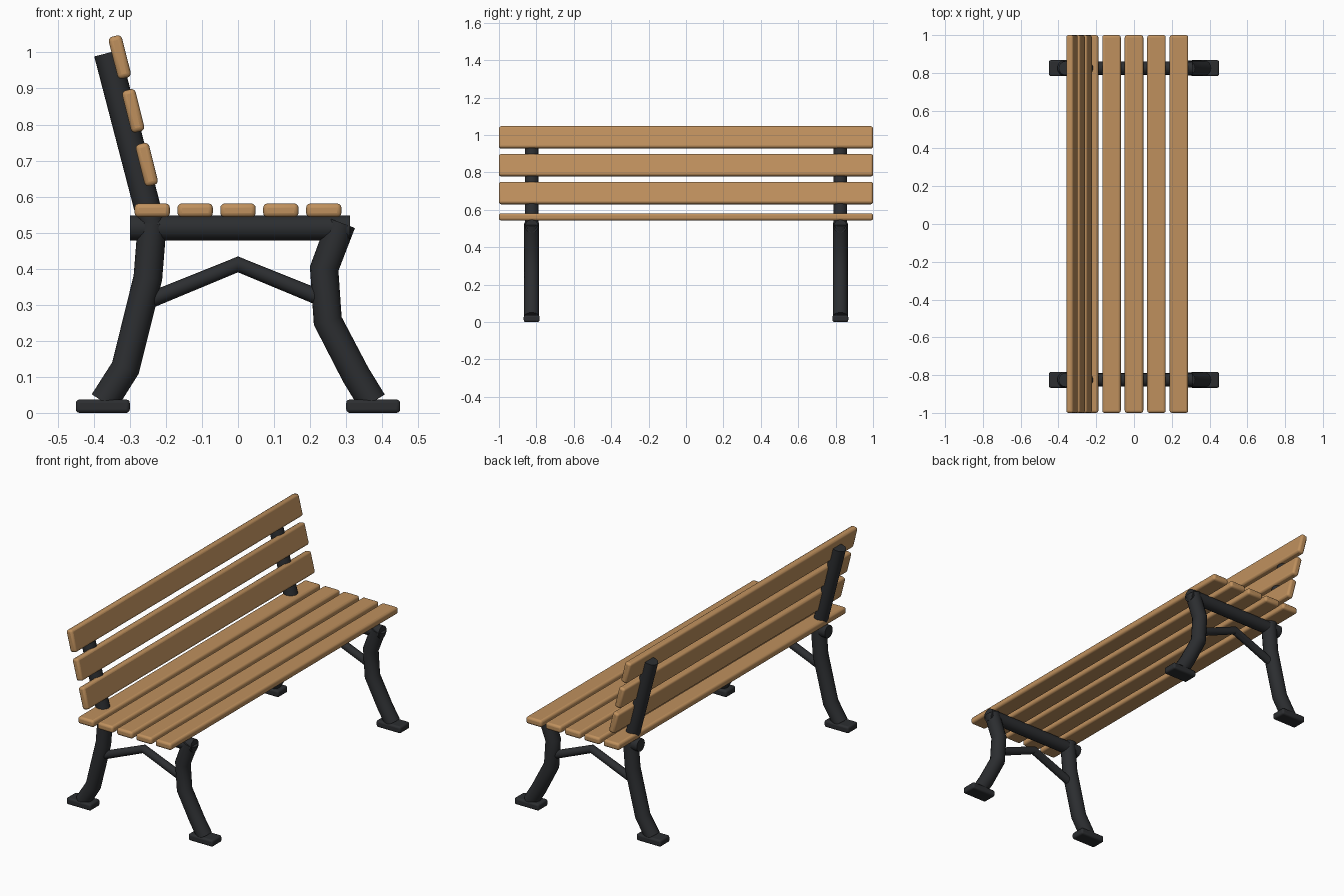
import bpy
from math import radians, atan2

if "Cube" in bpy.data.objects:
    bpy.data.objects.remove(bpy.data.objects["Cube"])


def material(name, color):
    m = bpy.data.materials.new(name)
    m.diffuse_color = (*color, 1)
    m.use_nodes = True
    m.node_tree.nodes["Principled BSDF"].inputs["Base Color"].default_value = m.diffuse_color
    return m


WOOD = material("wood", (0.52, 0.28, 0.11))
IRON = material("iron", (0.025, 0.027, 0.03))


def box(name, loc, size, mat, bevel, tilt=0.0):
    bpy.ops.mesh.primitive_cube_add(size=1, location=loc)
    ob = bpy.context.object
    ob.name = name
    ob.scale = size
    bpy.ops.object.transform_apply(location=False, rotation=False, scale=True)
    ob.rotation_euler = (0, tilt, 0)
    mod = ob.modifiers.new("rounded edges", 'BEVEL')
    mod.width = bevel
    mod.segments = 3
    ob.data.materials.append(mat)
    bpy.ops.object.shade_smooth_by_angle(angle=radians(35))
    return ob


def tube(name, points, y, radius):
    """Capped round bar through (x, z) points at depth y."""
    cu = bpy.data.curves.new(name, 'CURVE')
    cu.dimensions = '3D'
    cu.bevel_depth = radius
    cu.bevel_resolution = 6
    cu.use_fill_caps = True
    sp = cu.splines.new('POLY')
    sp.points.add(len(points) - 1)
    for p, (x, z) in zip(sp.points, points):
        p.co = (x, y, z, 1)
    cu.materials.append(IRON)
    ob = bpy.data.objects.new(name, cu)
    bpy.context.collection.objects.link(ob)
    bpy.ops.object.select_all(action='DESELECT')
    ob.select_set(True)
    bpy.context.view_layer.objects.active = ob
    bpy.ops.object.convert(target='MESH')
    bpy.ops.object.shade_smooth_by_angle(angle=radians(35))


# Seat slats
for i in range(5):
    box(f"seat_slat_{i + 1}", (-0.238 + 0.119 * i, 0, 0.562), (0.098, 2, 0.038), WOOD, 0.012)

# Backrest slats, leaning back
for i in range(3):
    box(f"back_slat_{i + 1}", (-0.253 - 0.0375 * i, 0, 0.689 + 0.149 * i),
        (0.038, 2, 0.12), WOOD, 0.012, -atan2(0.0375, 0.149))

# Iron frames at both ends
for side, y in (("left", -0.825), ("right", 0.825)):
    tube(f"front_leg_{side}", [(0.373, 0.03), (0.327, 0.105), (0.249, 0.255),
                               (0.239, 0.4), (0.287, 0.527)], y, 0.04)
    tube(f"back_leg_{side}", [(-0.372, 0.03), (-0.312, 0.125), (-0.25, 0.375),
                              (-0.238, 0.525)], y, 0.04)
    tube(f"back_post_{side}", [(-0.236, 0.51), (-0.363, 0.998)], y, 0.037)
    tube(f"seat_rail_{side}", [(-0.3, 0.513), (0.311, 0.513)], y, 0.035)
    tube(f"brace_{side}", [(-0.24, 0.314), (0, 0.412), (0.24, 0.314)], y, 0.022)
    for label, x in (("front", 0.375), ("back", -0.375)):
        box(f"{label}_foot_{side}", (x, y, 0.0185), (0.15, 0.085, 0.037), IRON, 0.01)
